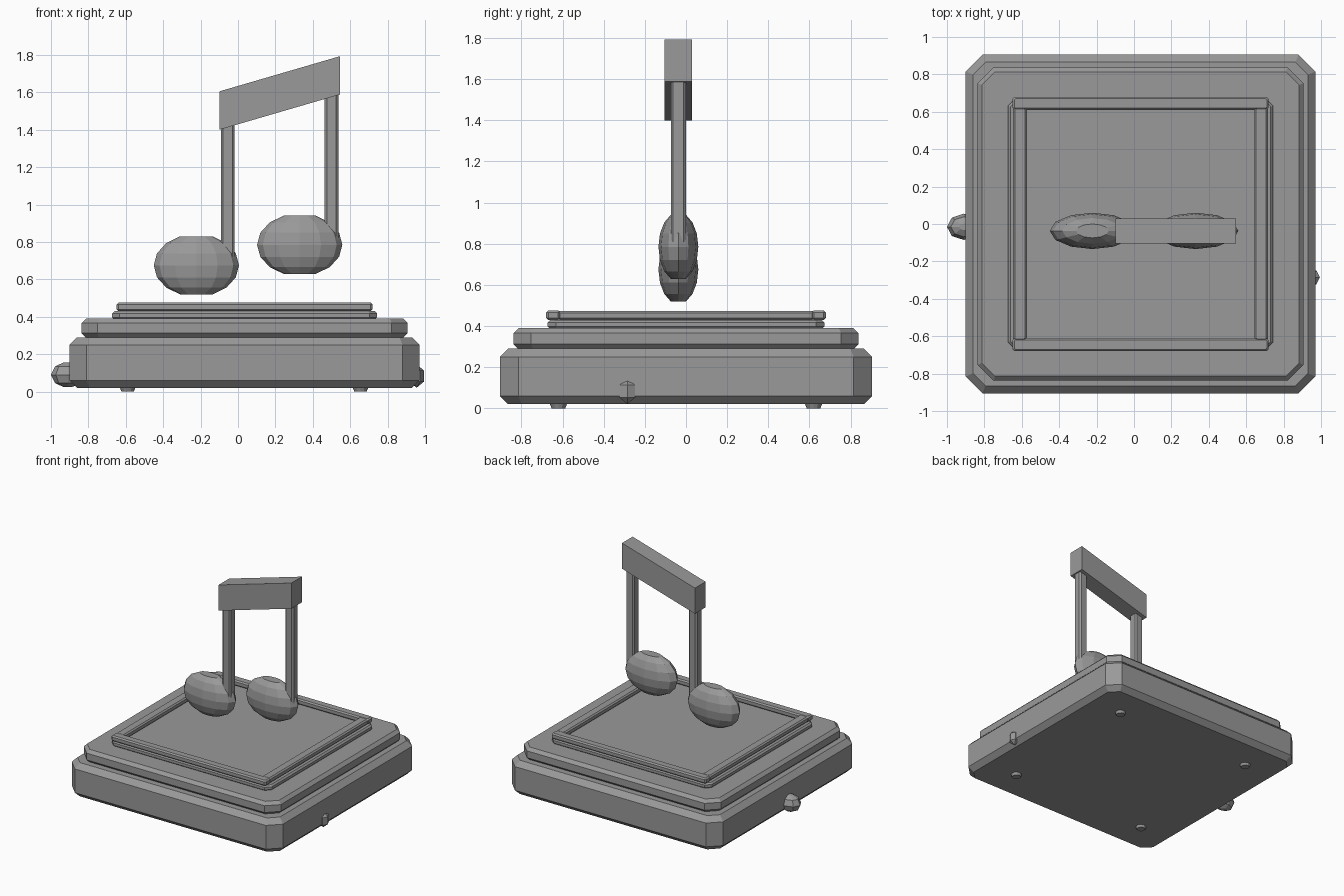
import bpy, bmesh, math

if "Cube" in bpy.data.objects:
    bpy.data.objects.remove(bpy.data.objects["Cube"])

CX = 0.035   # plinth centre in x
NY = -0.037  # note plane in y

grey = bpy.data.materials.new("stone grey")
grey.diffuse_color = (0.32, 0.32, 0.32, 1)
grey.use_nodes = True
grey.node_tree.nodes["Principled BSDF"].inputs["Base Color"].default_value = grey.diffuse_color


def finish(name, bm):
    bmesh.ops.recalc_face_normals(bm, faces=bm.faces)
    me = bpy.data.meshes.new(name)
    bm.to_mesh(me)
    bm.free()
    me.materials.append(grey)
    ob = bpy.data.objects.new(name, me)
    bpy.context.collection.objects.link(ob)
    return ob


def loft(name, rings):
    """Skin equal-sized rings of points and cap both ends."""
    bm = bmesh.new()
    loops = [[bm.verts.new(p) for p in r] for r in rings]
    n = len(loops[0])
    for a, b in zip(loops, loops[1:]):
        for i in range(n):
            j = (i + 1) % n
            bm.faces.new((a[i], a[j], b[j], b[i]))
    bm.faces.new(loops[0][::-1])
    bm.faces.new(loops[-1])
    return finish(name, bm)


def slab(name, cx, cy, hx, hy, z0, z1, c, b):
    """Box with corners cut by c and top and bottom rims bevelled by b."""
    def ring(z, inset):
        x, y, k = hx - inset, hy - inset, c - 0.586 * inset
        pts = [(x, y - k), (x - k, y), (k - x, y), (-x, y - k),
               (-x, k - y), (k - x, -y), (x - k, -y), (x, k - y)]
        return [(cx + px, cy + py, z) for px, py in pts]
    return loft(name, [ring(z0, b), ring(z0 + b, 0), ring(z1 - b, 0), ring(z1, b)])


def ellipsoid(name, centre, radii, segs, angles):
    """Faceted ellipsoid with flat caps; angles are ring angles from the top."""
    rings = []
    for a in angles:
        t = math.radians(a)
        rings.append([(centre[0] + radii[0] * math.sin(t) * math.cos(2 * math.pi * i / segs),
                       centre[1] + radii[1] * math.sin(t) * math.sin(2 * math.pi * i / segs),
                       centre[2] + radii[2] * math.cos(t)) for i in range(segs)])
    return loft(name, rings)


# Stepped plinth
slab("plinth_base", CX, 0, 0.935, 0.905, 0.02, 0.29, 0.09, 0.04)
slab("plinth_step", CX, 0, 0.872, 0.838, 0.288, 0.39, 0.085, 0.024)
slab("top_panel", CX, 0, 0.708, 0.672, 0.385, 0.43, 0.04, 0.012)

# Raised frame on the panel
for s, end in ((-1, "front"), (1, "back")):
    slab("frame_" + end, CX, s * 0.645, 0.685, 0.035, 0.43, 0.475, 0.012, 0.01)
for s, side in ((-1, "left"), (1, "right")):
    slab("frame_" + side, CX + s * 0.645, 0, 0.037, 0.625, 0.43, 0.474, 0.012, 0.01)

# Feet
for x in (-0.59, 0.655):
    for y in (-0.62, 0.62):
        bm = bmesh.new()
        bmesh.ops.create_cone(bm, cap_ends=True, segments=12, radius1=0.033,
                              radius2=0.045, depth=0.03)
        bmesh.ops.translate(bm, verts=bm.verts, vec=(x, y, 0.015))
        finish("foot", bm)

# Side knobs
ellipsoid("left_knob", (-0.91, -0.015, 0.09), (0.09, 0.07, 0.068), 8, (15, 50, 90, 130, 165))
ellipsoid("right_knob", (0.955, -0.285, 0.083), (0.045, 0.05, 0.06), 6, (4, 60, 120, 176))

# Note heads and stems
head_angles = [22.5 * k for k in range(1, 8)]
for side, hx, hz, sx, top in (("left", -0.2225, 0.675, -0.055, 1.46),
                              ("right", 0.33, 0.785, 0.5, 1.63)):
    ellipsoid(side + "_note_head", (hx, NY, hz), (0.228, 0.097, 0.168), 12, head_angles)
    slab(side + "_stem", sx, NY, 0.037, 0.037, hz - 0.01, top, 0.012, 0.002)

# Slanted beam joining the stems
profile = [(-0.10, 1.40), (0.545, 1.588), (0.545, 1.793), (-0.10, 1.605)]
loft("beam", [[(x, y, z) for x, z in profile] for y in (NY - 0.067, NY + 0.067)])
